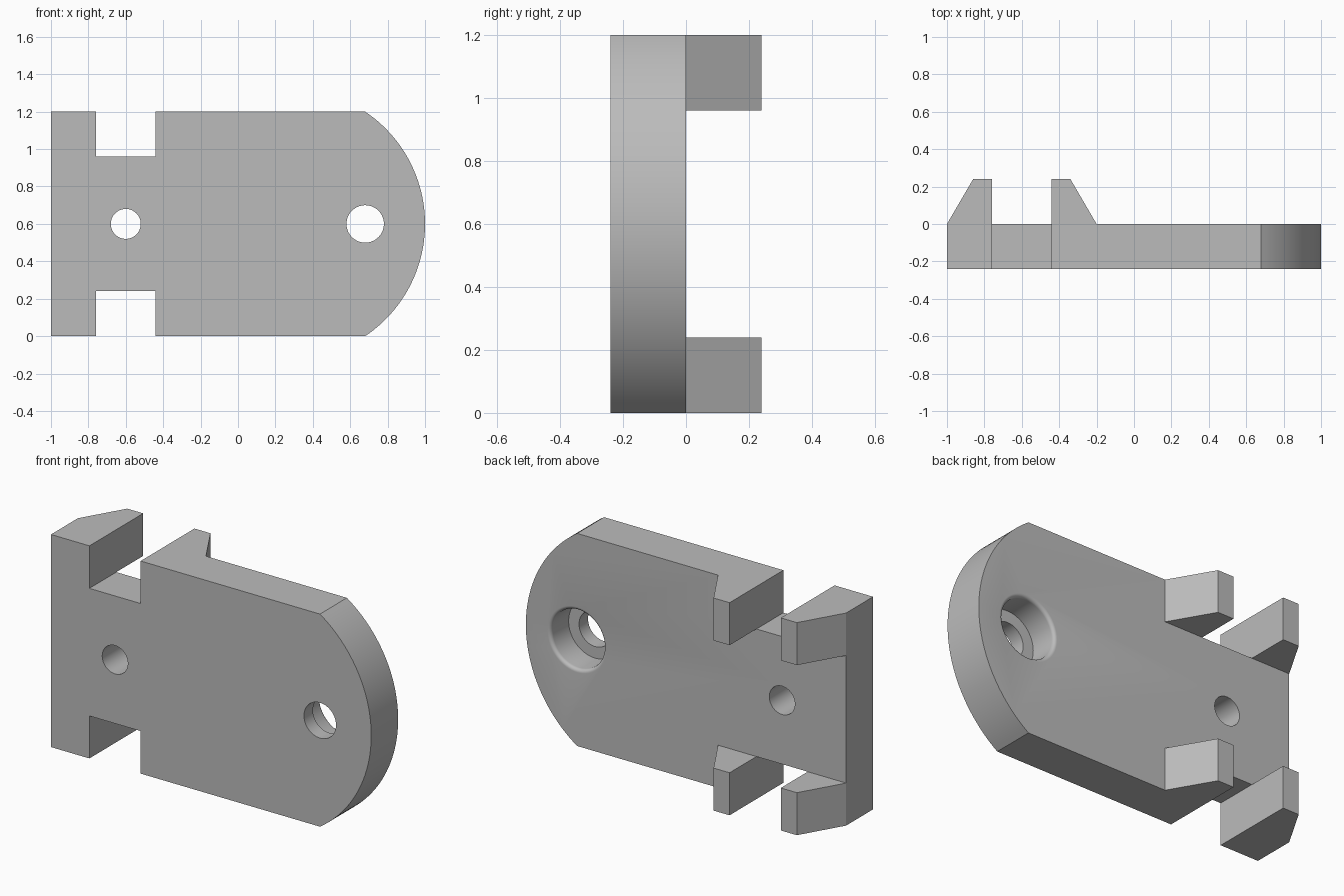
import bpy, bmesh, math

cube = bpy.data.objects.get("Cube")
if cube:
    bpy.data.objects.remove(cube, do_unlink=True)

gray = bpy.data.materials.new("light_gray")
gray.use_nodes = True
COLOR = (0.5, 0.5, 0.5, 1)
gray.diffuse_color = COLOR
gray.node_tree.nodes["Principled BSDF"].inputs["Base Color"].default_value = COLOR

HEIGHT, HALF, MID = 1.2, 0.6, 0.6
FRONT, BACK, CLIP = -0.24, 0.0, 0.24


def finish(name, bm):
    bmesh.ops.recalc_face_normals(bm, faces=bm.faces)
    mesh = bpy.data.meshes.new(name)
    bm.to_mesh(mesh)
    bm.free()
    mesh.materials.append(gray)
    obj = bpy.data.objects.new(name, mesh)
    bpy.context.collection.objects.link(obj)
    return obj


def prism(name, points, offset):
    """Extrude a closed 3D outline along an offset."""
    bm = bmesh.new()
    face = bm.faces.new([bm.verts.new(p) for p in points])
    top = bmesh.ops.extrude_face_region(bm, geom=[face])["geom"]
    bmesh.ops.translate(bm, vec=offset, verts=[v for v in top if isinstance(v, bmesh.types.BMVert)])
    return finish(name, bm)


def turned(name, x, profile, steps=64):
    """Solid of revolution about the y axis; profile holds (radius, y)."""
    bm = bmesh.new()
    rings = []
    for r, y in profile:
        angles = [2 * math.pi * i / steps for i in range(steps)]
        rings.append([bm.verts.new((x + r * math.cos(a), y, MID + r * math.sin(a))) for a in angles])
    for low, high in zip(rings, rings[1:]):
        for i in range(steps):
            j = (i + 1) % steps
            bm.faces.new((low[i], low[j], high[j], high[i]))
    bm.faces.new(rings[0])
    bm.faces.new(rings[-1])
    return finish(name, bm)


def combine(target, other, operation):
    mod = target.modifiers.new(other.name, "BOOLEAN")
    mod.object, mod.operation, mod.solver = other, operation, "EXACT"
    bpy.context.view_layer.objects.active = target
    bpy.ops.object.modifier_apply(modifier=mod.name)
    bpy.data.objects.remove(other, do_unlink=True)


# Plate outline: rounded end, then notched straight end
arc_start = 0.68
sag = 1 - arc_start
radius = (HALF ** 2 + sag ** 2) / (2 * sag)
sweep = math.asin(HALF / radius)
N = 48
outline = [(1 - radius + radius * math.cos(a), MID + radius * math.sin(a))
           for a in (sweep * (2 * i / N - 1) for i in range(N + 1))]
notch = [(-0.44, HEIGHT), (-0.44, 0.96), (-0.76, 0.96), (-0.76, HEIGHT), (-1, HEIGHT)]
outline += notch + [(x, HEIGHT - z) for x, z in reversed(notch)]
plate = prism("mounting_plate", [(x, FRONT, z) for x, z in outline], (0, BACK - FRONT, 0))

# Wedge lugs at the four corners of the notches
lugs = {"outer_lug": [(-1, BACK), (-0.76, BACK), (-0.76, CLIP), (-0.86, CLIP)],
        "inner_lug": [(-0.44, BACK), (-0.2, BACK), (-0.34, CLIP), (-0.44, CLIP)]}
for name, shape in lugs.items():
    for z in (0, 0.96):
        lug = prism(name, [(x, y, z) for x, y in shape], (0, 0, 0.24))
        combine(plate, lug, "UNION")

# Small through hole
combine(plate, turned("small_hole", -0.6, [(0.08, -0.3), (0.08, 0.1)]), "DIFFERENCE")

# Stepped hole with a rounded rim at the back
bore, rim = 0.165, 0.02
profile = [(0.1, -0.3), (0.1, -0.16), (bore, -0.16)]
for i in range(7):
    a = i / 6 * math.pi / 2
    profile.append((bore + rim * (1 - math.cos(a)), BACK - rim + rim * math.sin(a)))
profile.append((bore + rim, 0.1))
combine(plate, turned("stepped_hole", 0.68, profile), "DIFFERENCE")

# Smooth curved walls, keep hard edges
bpy.ops.object.select_all(action="DESELECT")
plate.select_set(True)
bpy.context.view_layer.objects.active = plate
bpy.ops.object.shade_smooth_by_angle(angle=math.radians(25))
